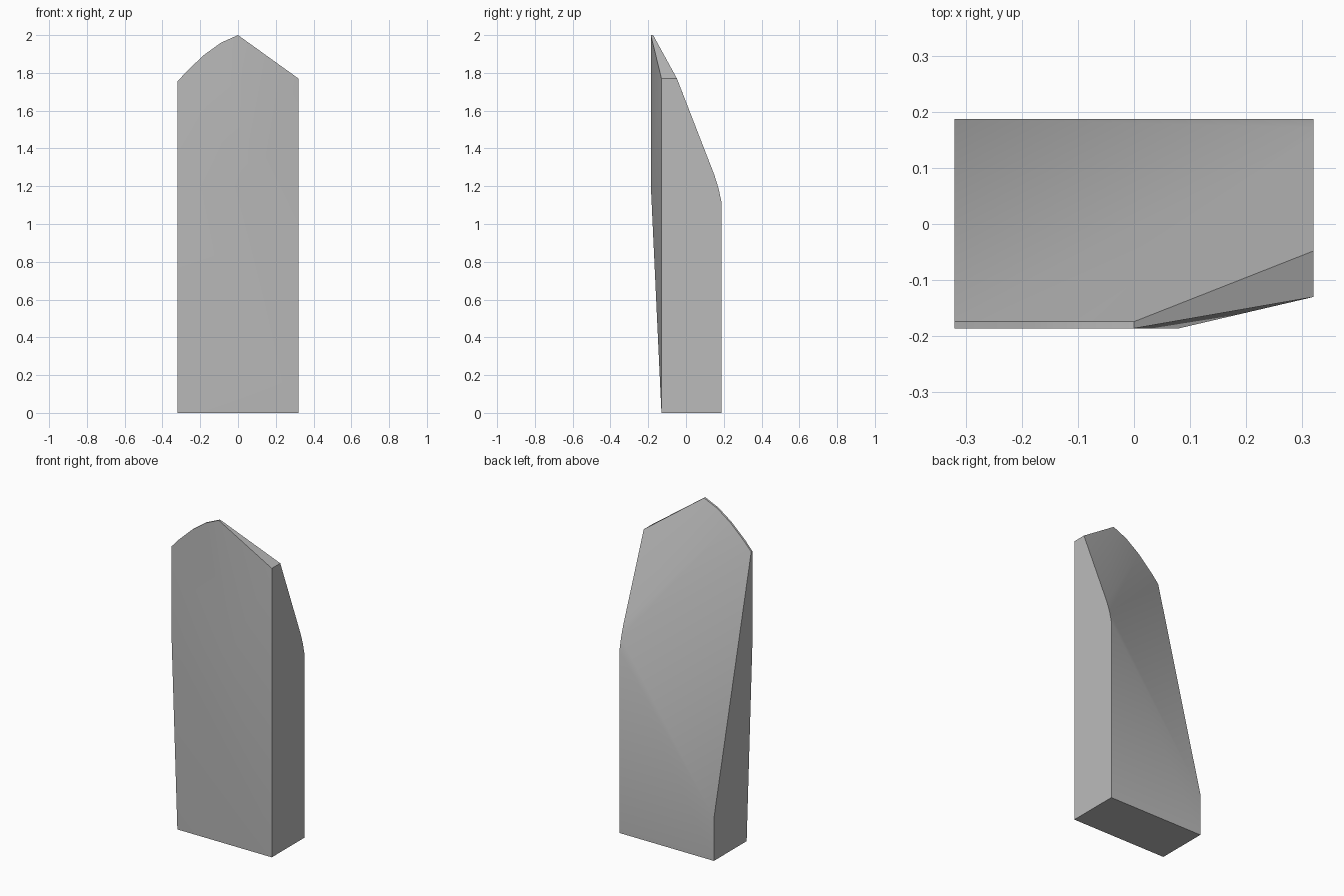
import bpy
import bmesh
import math

cube = bpy.data.objects.get("Cube")
if cube:
    bpy.data.objects.remove(cube, do_unlink=True)

grey = bpy.data.materials.new("plain grey")
grey.use_nodes = True
colour = (0.5, 0.5, 0.5, 1)
grey.diffuse_color = colour
grey.node_tree.nodes["Principled BSDF"].inputs["Base Color"].default_value = colour

HALF = 0.32          # half width
BACK = 0.187         # back plane
FRONT = -0.186       # front plane of the upper part
RIM = -0.174         # rear edge of the thin top rim
FOOT = -0.13         # front edge at the base and along the straight side

points = []

# Base rectangle
points += [(x, y, 0) for x in (-HALF, HALF) for y in (FOOT, BACK)]

# Curved shoulder, a thin rim rising to the peak
shoulder = [(-HALF, 1.755), (-0.27, 1.81), (-0.18, 1.895), (-0.09, 1.96), (0, 2)]
points += [(x, y, z) for x, z in shoulder for y in (FRONT, RIM)]

# Straight side: front corner, then the back edge bending forwards
points.append((HALF, FOOT, 1.77))
bend = [(BACK, 1.12), (0.172, 1.19), (0.15, 1.26), (0.1, 1.385), (-0.048, 1.77)]
points += [(HALF, y, z) for y, z in bend]

# Rear crease end on the curved side, and the front bulge line
points += [(-HALF, BACK, 0.26), (-HALF, FRONT, 1.2), (0.08, FRONT, 1.2)]

# Wrap the corner points into one faceted solid
bm = bmesh.new()
for p in points:
    bm.verts.new(p)
hull = bmesh.ops.convex_hull(bm, input=bm.verts)
loose = {v for v in hull["geom_interior"] + hull["geom_unused"]
         if isinstance(v, bmesh.types.BMVert)}
bmesh.ops.delete(bm, geom=list(loose), context="VERTS")
bmesh.ops.dissolve_limit(bm, angle_limit=math.radians(0.5),
                         verts=bm.verts, edges=bm.edges)
bmesh.ops.recalc_face_normals(bm, faces=bm.faces)

mesh = bpy.data.meshes.new("chiselled_block")
bm.to_mesh(mesh)
bm.free()
mesh.materials.append(grey)
block = bpy.data.objects.new("chiselled_block", mesh)
bpy.context.collection.objects.link(block)

# Soft creases, sharp outer edges
bpy.ops.object.select_all(action="DESELECT")
block.select_set(True)
bpy.context.view_layer.objects.active = block
bpy.ops.object.shade_smooth_by_angle(angle=math.radians(30))
